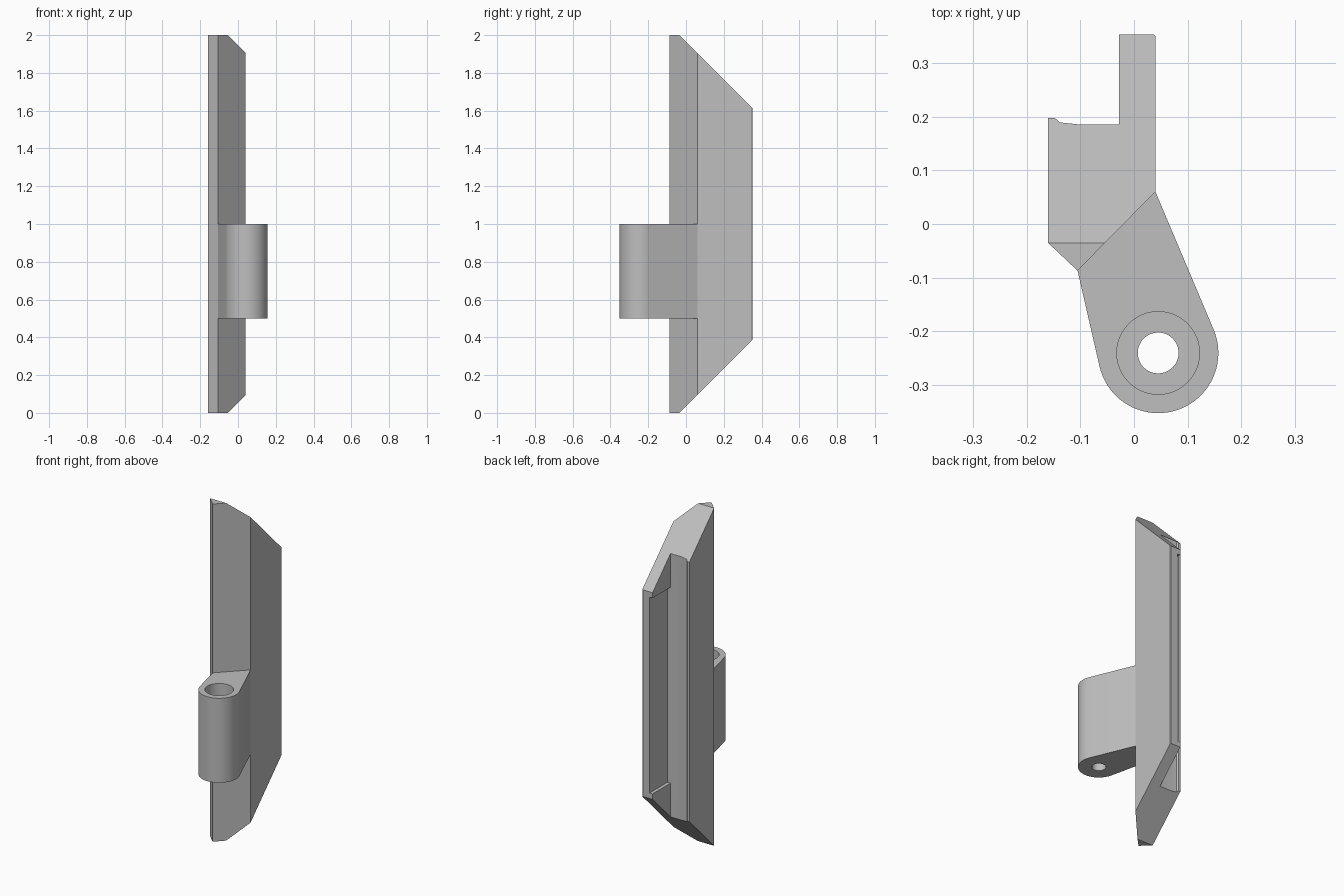
import bpy, bmesh, math

cube = bpy.data.objects.get("Cube")
if cube:
    bpy.data.objects.remove(cube, do_unlink=True)

grey = bpy.data.materials.new("plain_grey")
grey.use_nodes = True
colour = (0.52, 0.52, 0.52, 1)
grey.diffuse_color = colour
grey.node_tree.nodes["Principled BSDF"].inputs["Base Color"].default_value = colour


def prism(name, outline, bottom, top, caps=None):
    """Extrude a plan outline; bottom and top give z for each y."""
    bm = bmesh.new()
    low = [bm.verts.new((x, y, bottom(y))) for x, y in outline]
    high = [bm.verts.new((x, y, top(y))) for x, y in outline]
    n = len(outline)
    for i in range(n):
        j = (i + 1) % n
        bm.faces.new((low[i], low[j], high[j], high[i]))
    for cap in caps or [range(n)]:
        bm.faces.new([high[i] for i in cap])
        bm.faces.new([low[i] for i in reversed(cap)])
    bmesh.ops.recalc_face_normals(bm, faces=bm.faces)
    mesh = bpy.data.meshes.new(name)
    bm.to_mesh(mesh)
    bm.free()
    mesh.materials.append(grey)
    ob = bpy.data.objects.new(name, mesh)
    bpy.context.collection.objects.link(ob)
    return ob


def combine(target, tool, operation):
    """Apply a boolean and remove the tool."""
    bpy.ops.object.select_all(action='DESELECT')
    bpy.context.view_layer.objects.active = target
    target.select_set(True)
    mod = target.modifiers.new("combine", 'BOOLEAN')
    mod.operation = operation
    mod.solver = 'EXACT'
    mod.object = tool
    bpy.ops.object.modifier_apply(modifier=mod.name)
    bpy.data.objects.remove(tool, do_unlink=True)


def arc(cx, cy, r, start, end, steps):
    angles = [math.radians(start + (end - start) * i / steps) for i in range(steps + 1)]
    return [(cx + r * math.cos(a), cy + r * math.sin(a)) for a in angles]


def box(name, x0, x1, y0, y1, z0, z1):
    return prism(name, [(x0, y0), (x1, y0), (x1, y1), (x0, y1)], lambda y: z0, lambda y: z1)


# Long rail, its ends sloping back at 45 degrees behind a small flat tip
BREAK = -0.035
rail_outline = [
    (-0.16, BREAK), (-0.105, -0.087), (-0.054, BREAK), (0.04, 0.06),
    (0.04, 0.349), (0.036, 0.353), (-0.028, 0.353), (-0.028, 0.185),
    (-0.1, 0.185), (-0.138, 0.189), (-0.147, 0.197), (-0.16, 0.197)]
slope = lambda y: max(0, y - BREAK)
rail = prism("rail", rail_outline, slope, lambda y: 2 - slope(y),
             [[0, 1, 2], [0] + list(range(2, len(rail_outline)))])

# Shallow recess along the inner side of the rear flange
combine(rail, box("recess_cutter", -0.06, -0.008, 0.185, 0.4, 0.42, 1.58), 'DIFFERENCE')

# Hinge knuckle with a stepped pin hole
CX, CY = 0.045, -0.24
knuckle_outline = [(-0.105, -0.087), (-0.085, -0.04), (0.02, 0.065), (0.04, 0.06)]
knuckle_outline += arc(CX, CY, 0.112, 23, -167, 40)
knuckle = prism("knuckle", knuckle_outline, lambda y: 0.5, lambda y: 1.0)
for radius, floor in ((0.077, 0.58), (0.038, 0.4)):
    hole = prism("hole_cutter", arc(CX, CY, radius, 0, 352.5, 47),
                 lambda y: floor, lambda y: 1.1)
    combine(knuckle, hole, 'DIFFERENCE')

combine(rail, knuckle, 'UNION')
rail.name = "hinged_rail"
bpy.ops.object.shade_smooth_by_angle(angle=math.radians(20))
